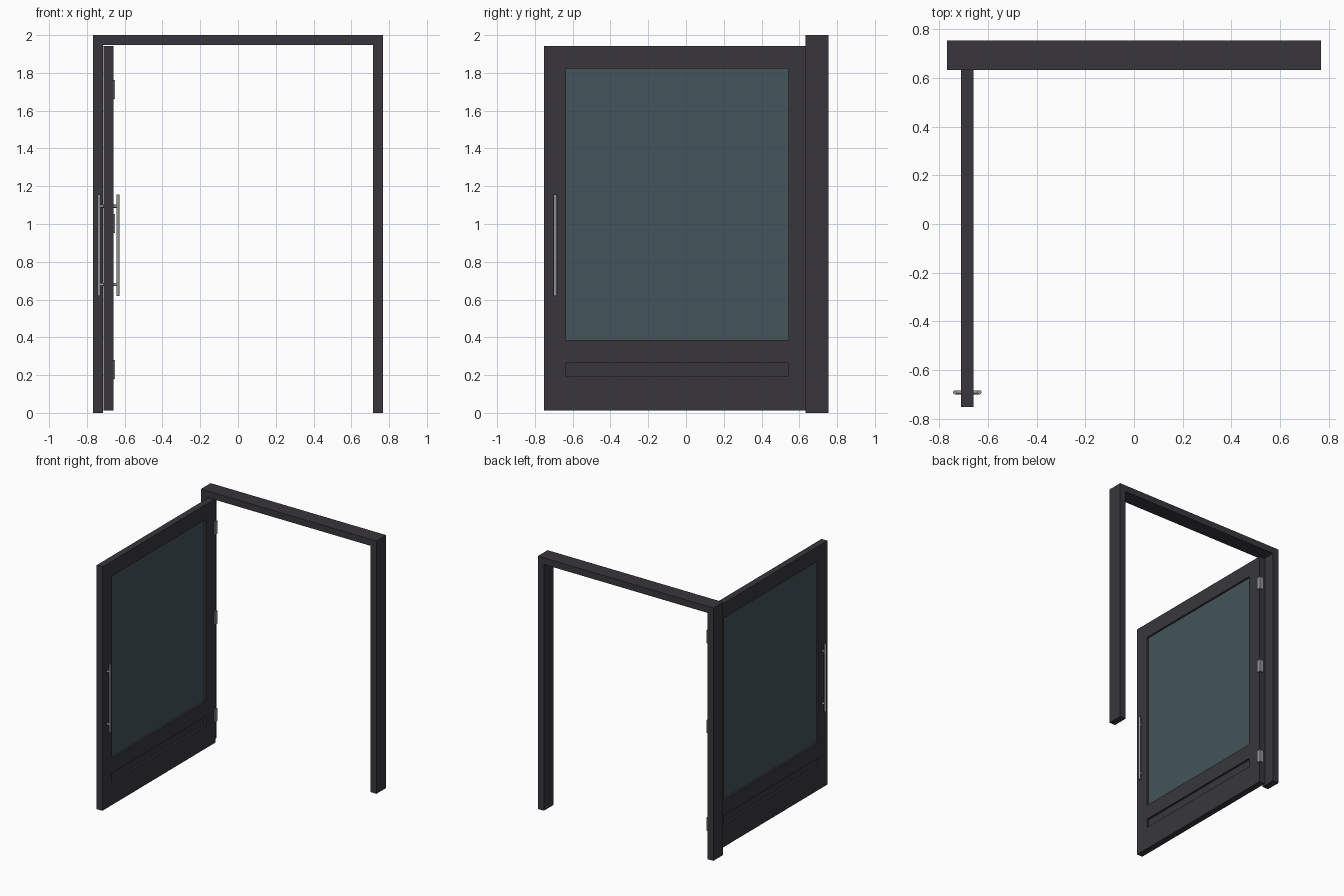
import bpy, bmesh, math
from mathutils import Matrix, Vector

if "Cube" in bpy.data.objects:
    bpy.data.objects.remove(bpy.data.objects["Cube"])

def mat(name, rgb):
    m = bpy.data.materials.new(name)
    m.diffuse_color = (*rgb, 1)
    m.use_nodes = True
    m.node_tree.nodes["Principled BSDF"].inputs["Base Color"].default_value = m.diffuse_color
    return m

DARK = mat("charcoal", (0.040, 0.037, 0.045))
GLASS = mat("tinted glass", (0.056, 0.088, 0.103))
STEEL = mat("brushed steel", (0.30, 0.30, 0.31))

def finish(bm, name, material):
    bmesh.ops.recalc_face_normals(bm, faces=bm.faces[:])
    me = bpy.data.meshes.new(name)
    bm.to_mesh(me)
    bm.free()
    me.materials.append(material)
    ob = bpy.data.objects.new(name, me)
    bpy.context.collection.objects.link(ob)
    return ob

def box(name, lo, hi, material):
    bm = bmesh.new()
    lo, hi = Vector(lo), Vector(hi)
    bmesh.ops.create_cube(bm, size=1, matrix=Matrix.Translation((lo + hi) / 2)
                          @ Matrix.Diagonal((*(hi - lo), 1)))
    return finish(bm, name, material)

def lattice(name, us, zs, holes, place, depth, material):
    """Flat grid of cells with some left open, extruded to a solid."""
    bm = bmesh.new()
    v = [[bm.verts.new(place(u, z)) for z in zs] for u in us]
    for i in range(len(us) - 1):
        for j in range(len(zs) - 1):
            if (i, j) not in holes:
                bm.faces.new((v[i][j], v[i + 1][j], v[i + 1][j + 1], v[i][j + 1]))
    loose = [x for x in bm.verts if not x.link_faces]
    bmesh.ops.delete(bm, geom=loose, context='VERTS')
    ext = bmesh.ops.extrude_face_region(bm, geom=bm.faces[:], use_keep_orig=True)
    new = [g for g in ext['geom'] if isinstance(g, bmesh.types.BMVert)]
    bmesh.ops.translate(bm, verts=new, vec=depth)
    return finish(bm, name, material)

def rod(name, a, b, r):
    a, b = Vector(a), Vector(b)
    bm = bmesh.new()
    rot = (b - a).to_track_quat('Z', 'Y').to_matrix().to_4x4()
    bmesh.ops.create_cone(bm, cap_ends=True, segments=20, radius1=r, radius2=r,
                          depth=(b - a).length,
                          matrix=Matrix.Translation((a + b) / 2) @ rot)
    ob = finish(bm, name, STEEL)
    for p in ob.data.polygons:
        p.use_smooth = len(p.vertices) == 4
    return ob

# Door frame: two jambs and a header
lattice("door_frame", [-0.768, -0.715, 0.715, 0.768], [0, 1.948, 2.0], {(1, 0)},
        lambda u, z: (u, 0.633, z), (0, 0.122, 0), DARK)

# Open door leaf with a window opening and a low slot
X0, X1 = -0.711, -0.660
XC = (X0 + X1) / 2
lattice("door_leaf", [-0.752, -0.635, 0.542, 0.663],
        [0.013, 0.194, 0.265, 0.385, 1.824, 1.942], {(1, 1), (1, 3)},
        lambda u, z: (X0, u, z), (X1 - X0, 0, 0), DARK)
box("window_glass", (XC - 0.010, -0.635, 0.385), (XC + 0.010, 0.542, 1.824), GLASS)
box("slot_panel", (XC - 0.010, -0.635, 0.194), (XC + 0.010, 0.542, 0.265), DARK)

# Hinges on the frame side of the leaf
for i, z in enumerate((0.23, 1.003, 1.713)):
    box(f"hinge_{i + 1}", (-0.685, 0.643, z - 0.05), (-0.652, 0.678, z + 0.05), STEEL)

# Pull handles on both faces
HY = -0.692
for side, s in (("outer", -1), ("inner", 1)):
    hx = XC + s * 0.050
    rod(f"handle_bar_{side}", (hx, HY, 0.62), (hx, HY, 1.156), 0.0085)
    for k, z in (("lower", 0.679), ("upper", 1.094)):
        rod(f"handle_post_{side}_{k}", (XC + s * 0.02, HY, z), (hx, HY, z), 0.008)
